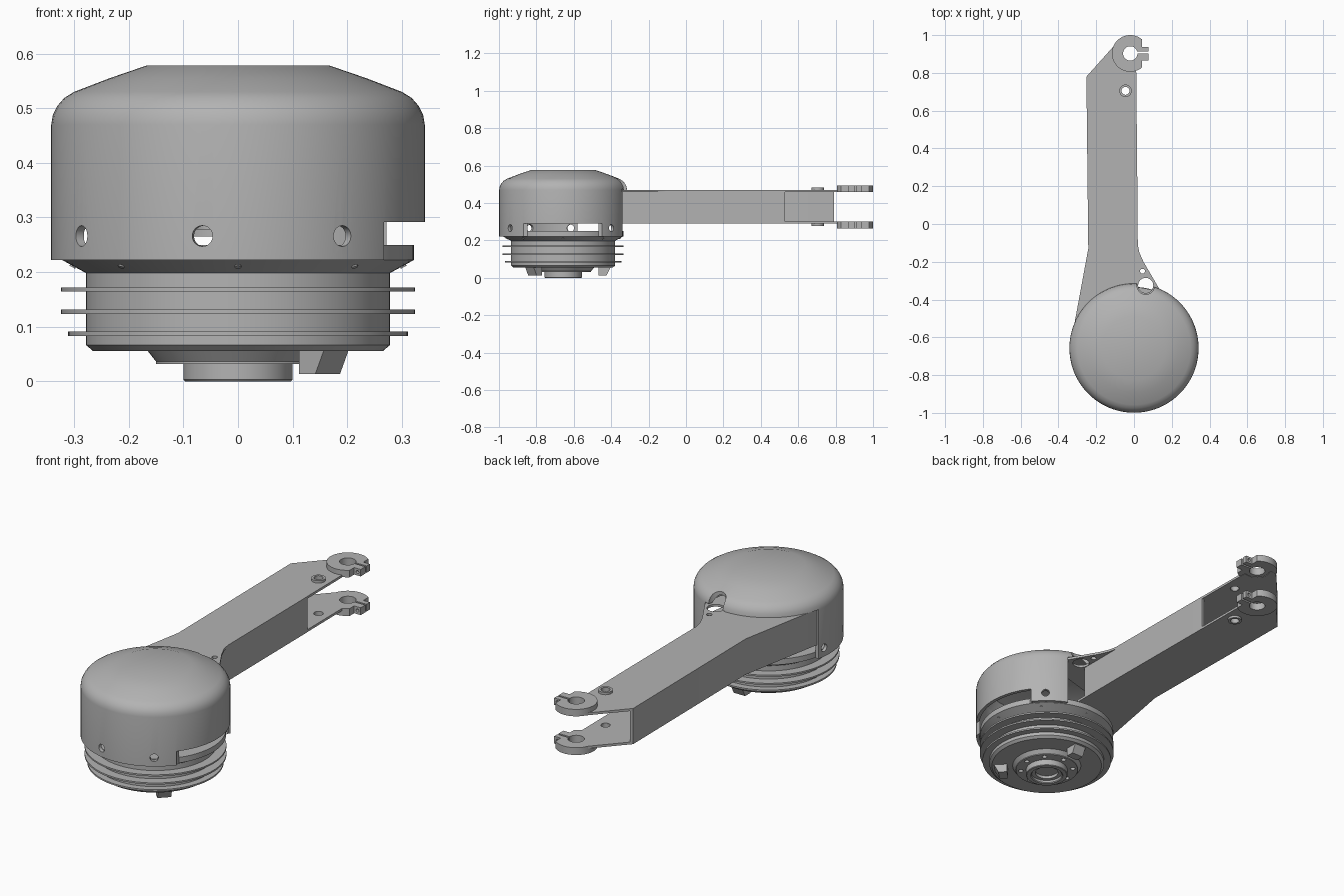
import bpy, bmesh
from math import radians, sin, cos, pi
from mathutils import Matrix, Vector

if "Cube" in bpy.data.objects:
    bpy.data.objects.remove(bpy.data.objects["Cube"])

CY = -0.657          # housing axis
BOT, TOP = 0.29, 0.47  # arm height range

grey = bpy.data.materials.new("plain grey")
grey.use_nodes = True
grey.diffuse_color = (0.45, 0.45, 0.45, 1)
grey.node_tree.nodes["Principled BSDF"].inputs["Base Color"].default_value = (0.45, 0.45, 0.45, 1)


def finish(name, bm):
    bmesh.ops.recalc_face_normals(bm, faces=bm.faces)
    me = bpy.data.meshes.new(name)
    bm.to_mesh(me)
    bm.free()
    me.materials.append(grey)
    ob = bpy.data.objects.new(name, me)
    bpy.context.collection.objects.link(ob)
    return ob


def lathe(name, pts, steps=96):
    """Spin a closed (radius, z) outline round the housing axis."""
    bm = bmesh.new()
    vs = [bm.verts.new((r, CY, z)) for r, z in pts]
    es = [bm.edges.new((a, b)) for a, b in zip(vs, vs[1:] + vs[:1])
          if a.co.x > 0 or b.co.x > 0]
    bmesh.ops.spin(bm, geom=vs + es, cent=(0, CY, 0), axis=(0, 0, 1),
                   angle=2 * pi, steps=steps)
    bmesh.ops.remove_doubles(bm, verts=bm.verts, dist=0.0001)
    return finish(name, bm)


def prism(name, outline, z0, z1):
    bm = bmesh.new()
    f = bm.faces.new([bm.verts.new((x, y, z0)) for x, y in outline])
    up = bmesh.ops.extrude_face_region(bm, geom=[f])["geom"]
    bmesh.ops.translate(bm, vec=(0, 0, z1 - z0),
                        verts=[v for v in up if isinstance(v, bmesh.types.BMVert)])
    return finish(name, bm)


def box(name, x0, x1, y0, y1, z0, z1):
    return prism(name, [(x0, y0), (x1, y0), (x1, y1), (x0, y1)], z0, z1)


def rod(name, centre, r, length, axis=(0, 0, 1), n=32):
    bm = bmesh.new()
    turn = Vector(axis).to_track_quat('Z', 'Y').to_matrix().to_4x4()
    bmesh.ops.create_cone(bm, cap_ends=True, segments=n, radius1=r, radius2=r, depth=length,
                          matrix=Matrix.Translation(centre) @ turn)
    return finish(name, bm)


def boolean(ob, others, op='DIFFERENCE'):
    bpy.context.view_layer.objects.active = ob
    for o in others:
        m = ob.modifiers.new("bool", 'BOOLEAN')
        m.operation, m.solver, m.object = op, 'EXACT', o
        bpy.ops.object.modifier_apply(modifier=m.name)
        bpy.data.objects.remove(o)


def around(deg, r, z):
    """Point round the axis; 0 degrees faces the front, positive towards +x."""
    a = radians(deg)
    return Vector((r * sin(a), CY - r * cos(a), z))


# Domed cover, an open thin shell
cover = lathe("domed_cover", [
    (0, 0.578), (0.168, 0.578), (0.235, 0.555), (0.3, 0.53), (0.318, 0.519), (0.331, 0.504),
    (0.339, 0.488), (0.342, 0.47), (0.342, 0.222), (0.325, 0.222), (0.325, 0.47),
    (0.295, 0.515), (0.165, 0.562), (0, 0.562)])
cuts = [rod("cutter", around(d, 0.34, 0.266), 0.019, 0.1, around(d, 1, 0) - Vector((0, CY, 0)))
        for d in (-97, -57, -11, 34, 139)]
cuts += [box("cutter", 0.264, 0.5, -0.87, -0.45, 0.1, 0.292),      # side slot
         box("cutter", -0.5, 0.02, -0.58, -0.2, 0.1, TOP),          # arm opening
         box("cutter", 0.01, 0.13, -0.5, -0.2, 0.1, TOP + 0.005),   # gap beside arm
         rod("cutter", (0.062, -0.327, 0.5), 0.046, 0.3)]           # access notch
boolean(cover, cuts)

# Lower body with chamfered flange and recessed underside boss
body = lathe("lower_body", [
    (0, 0.25), (0.322, 0.25), (0.322, 0.222), (0.278, 0.198), (0.278, 0.066),
    (0.265, 0.055), (0.165, 0.055), (0.15, 0.036), (0.15, 0.032), (0.098, 0.032), (0.098, 0.03), (0, 0.03)])
boolean(body, [rod("cutter", around(d, 0.126, 0.03), 0.012, 0.04, n=16)
               for d in range(0, 360, 45)])
for i, (z, r) in enumerate([(0.087, 0.311), (0.127, 0.324), (0.168, 0.324)]):
    lathe(f"cooling_fin_{i + 1}", [(0.27, z - 0.004), (r, z - 0.004), (r, z + 0.004), (0.27, z + 0.004)])
for d in range(0, 360, 45):
    out = (around(d, 1, 0) - Vector((0, CY, 0))) * 0.48 + Vector((0, 0, -0.88))
    rod("flange_screw", around(d, 0.302, 0.2115), 0.006, 0.006, out, 12)

# Hollow output hub
lathe("output_hub", [(0.1, 0.04), (0.1, 0.003), (0.097, 0), (0.078, 0), (0.074, 0.004),
                     (0.074, 0.015), (0.055, 0.015), (0.055, 0.04)], 64)

# Wedge stops below the body
for i, d in enumerate((45, 180)):
    stop = prism("wedge_stop", [(0.19, 0.013), (0.232, 0.013), (0.255, 0.058), (0.19, 0.058)], -0.032, 0.032)
    a = radians(d)
    stop.matrix_world = Matrix.Translation((0, CY, 0)) @ Matrix.Rotation(a - pi / 2, 4, 'Z') \
        @ Matrix.Rotation(pi / 2, 4, 'X')
    stop.name = f"wedge_stop_{i + 1}"

# Arm plates: both flare on the -x side, only the top one flares on the +x side
left = [(-0.325, -0.58), (-0.242, -0.13), (-0.252, 0.78), (-0.1, 0.95)]
tip = [(0.005, 0.9), (0.012, 0.8)]
right = {"top": [(0.02, -0.11), (0.028, -0.15), (0.05, -0.2), (0.135, -0.345), (0.12, -0.45)],
         "bottom": [(0.02, -0.13), (0.02, -0.4)]}
ring_c = (-0.02, 0.903)
for side, z0, z1, r0, r1, b0, b1 in (("top", TOP - 0.012, TOP, TOP - 0.01, 0.495, TOP - 0.01, 0.482),
                                     ("bottom", BOT, BOT + 0.012, 0.265, 0.302, 0.278, BOT + 0.01)):
    plate = prism(f"arm_{side}_plate", left + tip + right[side], z0, z1)
    holes = [rod("cutter", (*ring_c, z0), 0.06, 0.2),
             rod("cutter", (-0.045, 0.705, z0), 0.022, 0.2)]
    if side == "top":
        holes += [rod("cutter", (0.062, -0.325, z0), 0.04, 0.1),
                  rod("cutter", (0.045, -0.25, z0), 0.013, 0.1)]
    boolean(plate, holes)
    # Clamp ring with slit and lug
    mid = (r0 + r1) / 2
    clamp = rod(f"clamp_ring_{side}", (*ring_c, mid), 0.097, r1 - r0, n=64)
    boolean(clamp, [box("cutter", 0.042, 0.2, 0.8, 1.1, r0 - 0.1, r1 + 0.1)])
    boolean(clamp, [box("lug", 0.02, 0.078, 0.865, 0.938, r0, r1)], 'UNION')
    boolean(clamp, [rod("cutter", (*ring_c, mid), 0.038, 0.2),
                    box("cutter", -0.02, 0.2, 0.902, 0.912, r0 - 0.1, r1 + 0.1),
                    rod("cutter", (0.06, 0.9, mid), 0.008, 0.3, (0, 1, 0), 16)])
    # Raised collar round the bolt hole
    collar = rod(f"bolt_collar_{side}", (-0.045, 0.705, (b0 + b1) / 2), 0.033, b1 - b0)
    boolean(collar, [rod("cutter", (-0.045, 0.705, b0), 0.021, 0.2)])

# Arm side walls; the +x wall stops short of the fork
prism("arm_right_side_wall", [(0.008, -0.35), (0.02, -0.35), (0.02, -0.1), (0.015, 0.53), (0.003, 0.53)],
      BOT, TOP)
prism("arm_left_side_wall", [(-0.325, -0.58), (-0.242, -0.13), (-0.252, 0.78), (-0.24, 0.79),
                             (-0.23, -0.13), (-0.313, -0.58)], BOT, TOP)

# Smooth the curved surfaces, keep edges sharp
bpy.ops.object.select_all(action='DESELECT')
for ob in bpy.context.scene.objects:
    if ob.type == 'MESH':
        ob.select_set(True)
        bpy.context.view_layer.objects.active = ob
bpy.ops.object.shade_smooth_by_angle(angle=radians(30))
